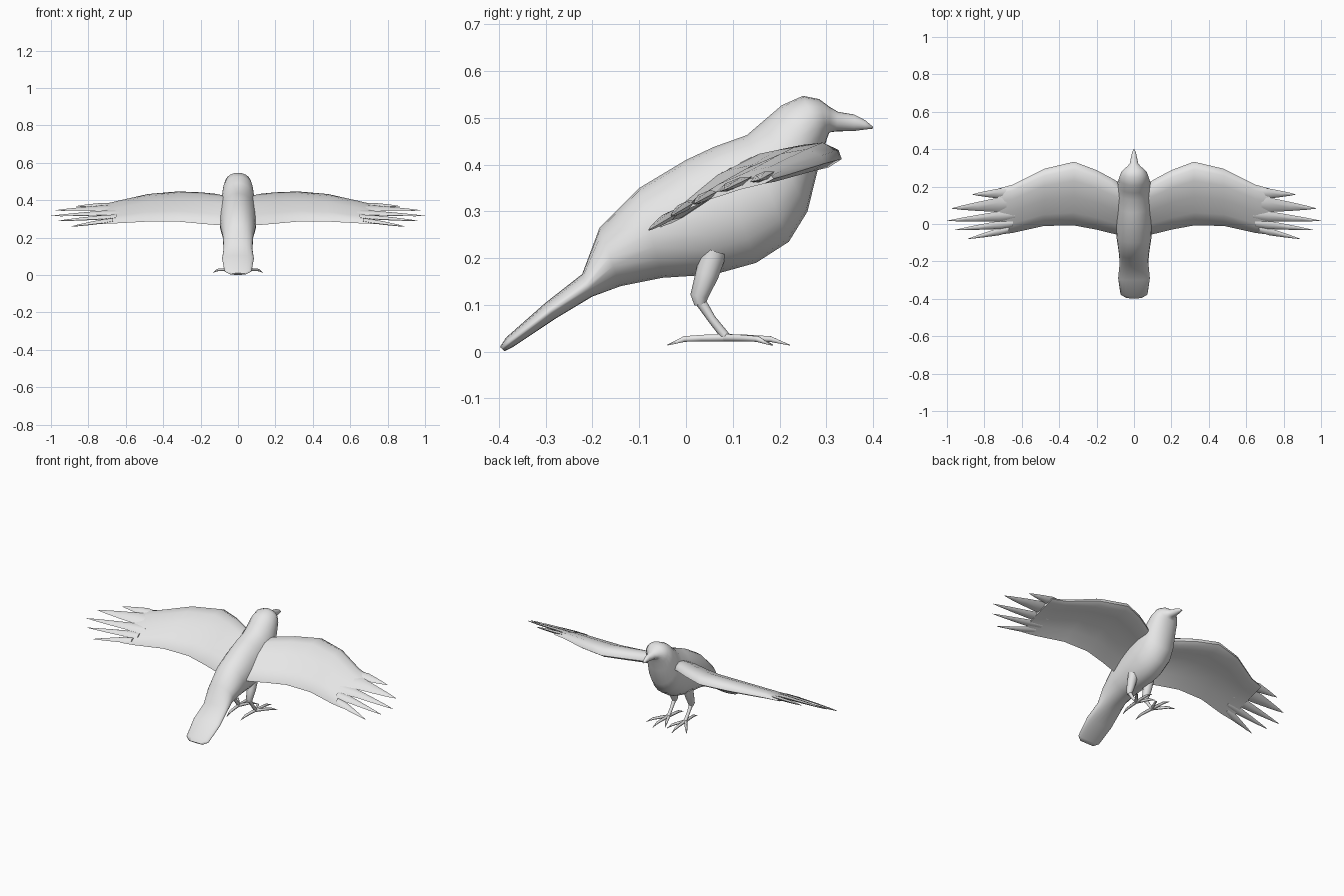
import bpy, bmesh, math
from mathutils import Vector

if "Cube" in bpy.data.objects:
    bpy.data.objects.remove(bpy.data.objects["Cube"])

grey = bpy.data.materials.new("plumage grey")
grey.diffuse_color = (0.8, 0.8, 0.8, 1)
grey.use_nodes = True
grey.node_tree.nodes["Principled BSDF"].inputs["Base Color"].default_value = grey.diffuse_color


def loft(bm, rings):
    """Skin a list of equal closed rings and cap both ends."""
    vs = [[bm.verts.new(p) for p in r] for r in rings]
    n = len(vs[0])
    for a, b in zip(vs, vs[1:]):
        for i in range(n):
            j = (i + 1) % n
            bm.faces.new((a[i], a[j], b[j], b[i]))
    bm.faces.new(vs[0])
    bm.faces.new(vs[-1][::-1])


def tube(bm, path, radii, sides=8):
    """Round tube along a path, radius given per point."""
    pts = [Vector(p) for p in path]
    rings = []
    for i, p in enumerate(pts):
        d = (pts[min(i + 1, len(pts) - 1)] - pts[max(i - 1, 0)]).normalized()
        ref = Vector((0, 0, 1)) if abs(d.z) < 0.7 else Vector((1, 0, 0))
        u = d.cross(ref).normalized()
        v = d.cross(u)
        rings.append([p + radii[i] * (u * math.cos(a) + v * math.sin(a))
                      for a in (2 * math.pi * k / sides for k in range(sides))])
    loft(bm, rings)


def finish(bm, name, mirror=False, angle=60):
    bmesh.ops.recalc_face_normals(bm, faces=bm.faces)
    me = bpy.data.meshes.new(name)
    bm.to_mesh(me)
    bm.free()
    me.materials.append(grey)
    me.polygons.foreach_set("use_smooth", [True] * len(me.polygons))
    me.set_sharp_from_angle(angle=math.radians(angle))
    ob = bpy.data.objects.new(name, me)
    bpy.context.collection.objects.link(ob)
    if mirror:
        ob.modifiers.new("mirror", "MIRROR")
    return ob


# Body, tail, head and beak: top y,z / bottom y,z / half width
sections = [
    (-.398, .010, -.388, .001, .045), (-.385, .030, -.370, .010, .072),
    (-.300, .105, -.280, .070, .085), (-.222, .166, -.200, .118, .077),
    (-.185, .265, -.140, .140, .080), (-.100, .350, -.050, .158, .093),
    (.000, .410, .060, .165, .100), (.060, .438, .150, .190, .102),
    (.130, .463, .220, .235, .099), (.165, .493, .260, .300, .090),
    (.205, .527, .282, .390, .081), (.250, .547, .297, .440, .070),
    (.285, .540, .303, .460, .053), (.308, .523, .307, .469, .036),
    (.325, .513, .322, .471, .023), (.360, .507, .360, .472, .015),
    (.383, .495, .383, .475, .010), (.400, .481, .400, .477, .002)]
bm = bmesh.new()
rings = []
for ty, tz, by, bz, w in sections:
    ring = []
    for k in range(20):
        a = 2 * math.pi * k / 20
        s = (math.cos(a) + 1) / 2
        ring.append((w * math.sin(a), by + (ty - by) * s, bz + (tz - bz) * s))
    rings.append(ring)
loft(bm, rings)
finish(bm, "body", angle=75)

# Wings: cambered profile (chord position, height) swept through stations
profile = [(0, 0), (.02, .022), (.12, .050), (.3, .062), (.55, .057), (.8, .030), (1, .003),
           (1, -.002), (.8, .018), (.55, .025), (.3, .014), (.08, -.008)]
# x / leading y,z / trailing y,z / thickness
stations = [(.05, .205, .390, -.065, .265, .9), (.12, .245, .400, -.050, .270, 1),
            (.20, .288, .408, -.030, .277, 1), (.32, .333, .412, -.008, .288, 1),
            (.48, .295, .402, -.010, .288, .9), (.65, .210, .376, -.048, .278, .62),
            (.73, .188, .370, -.058, .274, .35)]
bm = bmesh.new()
loft(bm, [[(x, ly + (ty - ly) * t, lz + (tz - lz) * t + h * s) for t, h in profile]
          for x, ly, lz, ty, tz, s in stations])
finish(bm, "wing", True)

# Wing tip feathers: base y,z / half width / tip x,y,z
feathers = [(.163, .374, .027, .865, .158, .368), (.103, .358, .039, .975, .083, .346),
            (.041, .332, .027, 1.0, .017, .316), (-.005, .309, .022, .96, -.032, .290),
            (-.040, .287, .020, .89, -.080, .260)]
bm = bmesh.new()
for y, z, w, tx, ty, tz in feathers:
    base, tip = Vector((.72, y, z)), Vector((tx, ty, tz))
    chord, up = Vector((0, 1, .42)), Vector((0, -.4, 1))
    rings = []
    for f, s, th in ((-.3, .75, .007), (0, 1, .009), (.45, .62, .007), (.8, .28, .004), (1, .02, .001)):
        c = base.lerp(tip, f)
        rings.append([c + chord * w * s * a + up * th * b
                      for a, b in ((1, 0), (.4, .9), (-.4, .9), (-1, 0), (-.4, -.9), (.4, -.9))])
    loft(bm, rings)
finish(bm, "wing_feathers", True)

# Legs: thigh, shank and four clawed toes
X = .055
bm = bmesh.new()
tube(bm, [(X, .060, .215), (X, .045, .165), (X, .028, .118), (X, .030, .100)],
     [.028, .025, .019, .012], 10)
tube(bm, [(X, .028, .112), (X, .055, .070), (X, .085, .032)], [.012, .009, .010])
for ex, ey in ((.132, .183), (.062, .222), (.006, .186), (.045, -.040)):
    a, b = Vector((X, .082, .030)), Vector((ex, ey, .014))
    path = [a, a.lerp(b, .4), a.lerp(b, .7), b]
    path[1].z, path[2].z = .029, .027
    tube(bm, path, [.009, .008, .007, .001], 6)
finish(bm, "leg", True)
